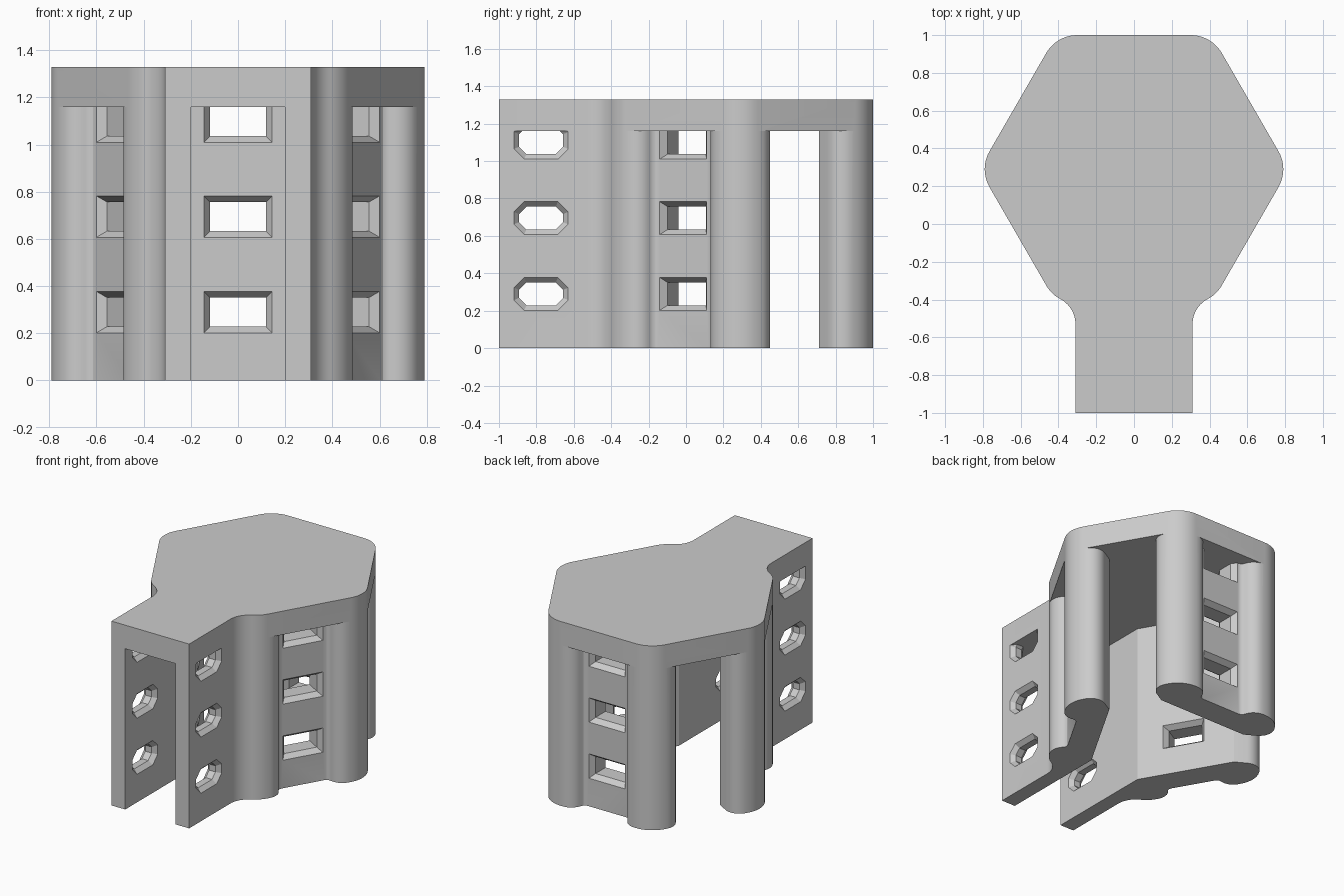
import bpy, bmesh, math
from mathutils import Vector, Matrix

cube = bpy.data.objects.get("Cube")
if cube:
    bpy.data.objects.remove(cube)

HEIGHT, SLAB_Z = 1.33, 1.16
CENTRE = Vector((0, 0.29))
APOTHEM = 0.71
RADIUS = APOTHEM / math.cos(math.pi / 6)
ROUND = 0.19                   # rounding of the hexagon corners
RECESS, INNER = 0.10, 0.29     # depth of the outer panel and of the inside wall
NECK, NECK_IN = 0.31, 0.20     # half widths of the neck, outside and inside


def polar(deg, r=1.0):
    return Vector((math.cos(math.radians(deg)), math.sin(math.radians(deg)))) * r


def arc(centre, r, a, b, n=10):
    return [centre + polar(a + (b - a) * i / n, r) for i in range(n + 1)]


def corner(deg):
    return CENTRE + polar(deg, RADIUS)


def round_centre(deg):
    return CENTRE + polar(deg, RADIUS - ROUND / math.cos(math.pi / 6))


def on_face(deg, normal_deg, sd):
    """Point at distance s from a corner along a side and depth d below it."""
    n = polar(normal_deg)
    turn = 90 if normal_deg > deg else -90
    return corner(deg) + polar(normal_deg + turn, sd[0]) - n * sd[1]


def post_curve(last, n=8):
    return [(0.125 + 0.1 * math.sin(math.radians(last * i / n)),
             0.1 - 0.1 * math.cos(math.radians(last * i / n))) for i in range(n + 1)]


# Post side that blends into the recessed panel
blend = post_curve(75)
s0, d0 = blend[-1]
q = (RECESS - d0) / (1 - math.cos(math.radians(75)))
blend += [(s0 + q * (math.sin(math.radians(75)) - math.sin(math.radians(a))),
           RECESS - q * (1 - math.cos(math.radians(a)))) for a in (50, 25, 0)]
# Post side that ends at the tall opening
jamb_depth = (INNER - 0.225 * math.cos(math.pi / 6)) / 0.5
jamb = post_curve(90) + [(0.225, jamb_depth)]


def side(deg, normal_deg, profile):
    return [on_face(deg, normal_deg, p) for p in profile]


def mirrored(points):
    return points + [Vector((-p.x, p.y)) for p in reversed(points)]


# Neck outline with a fillet running into the front corner
c_mid = round_centre(-60)
fillet = 0.15
f_mid = Vector((NECK + fillet, c_mid.y - math.sqrt((ROUND + fillet) ** 2 - (NECK + fillet - c_mid.x) ** 2)))
touch = math.degrees(math.atan2(f_mid.y - c_mid.y, f_mid.x - c_mid.x))
neck = [Vector((NECK, -1))] + arc(f_mid, fillet, 180, touch + 180)
neck += arc(c_mid, ROUND, touch, -30)[1:]

slab_outline = mirrored(neck + arc(round_centre(0), ROUND, -30, 30)
                        + arc(round_centre(60), ROUND, 30, 90))

# Inside corner where the neck meets the slanted wall
inner = APOTHEM - INNER
inner_y = CENTRE.y - (inner - NECK_IN * math.cos(math.pi / 6)) / 0.5
front_wall = (neck + side(-60, -30, blend) + side(0, -30, blend)[::-1]
              + arc(round_centre(0), ROUND, -30, 30) + side(0, 30, jamb)
              + [Vector((NECK_IN, inner_y)), Vector((NECK_IN, -1))])
back_wall = mirrored(side(60, 30, jamb)[::-1] + arc(round_centre(60), ROUND, 30, 90)
                     + side(60, 90, blend))


def prism(bm, outline, z0, z1, flip=1):
    face = bm.faces.new([bm.verts.new((p.x * flip, p.y, z0)) for p in outline])
    top = bmesh.ops.extrude_face_region(bm, geom=[face])["geom"]
    bmesh.ops.translate(bm, vec=(0, 0, z1 - z0),
                        verts=[v for v in top if isinstance(v, bmesh.types.BMVert)])


def window(bm, origin, normal_deg, z, half_h, leg, depths):
    """Window cutter, flared towards both faces of the wall."""
    n, t = polar(normal_deg), polar(normal_deg + 90)
    rings = []
    for depth, inset in depths:
        w, h, k = 0.145 - inset, half_h - inset, leg - 0.586 * inset
        if leg:
            pts = [(w, k - h), (w, h - k), (w - k, h), (k - w, h),
                   (-w, h - k), (-w, k - h), (k - w, -h), (w - k, -h)]
        else:
            pts = [(w, -h), (w, h), (-w, h), (-w, -h)]
        rings.append([])
        for u, v in pts:
            p = origin - n * depth + t * u
            rings[-1].append(bm.verts.new((p.x, p.y, z + v)))
    for a, b in zip(rings, rings[1:]):
        for i in range(len(a)):
            j = (i + 1) % len(a)
            bm.faces.new((a[i], a[j], b[j], b[i]))
    bm.faces.new(rings[0])
    bm.faces.new(rings[-1])


def make_object(name, bm):
    bmesh.ops.remove_doubles(bm, verts=bm.verts, dist=1e-4)
    bmesh.ops.recalc_face_normals(bm, faces=bm.faces)
    mesh = bpy.data.meshes.new(name)
    bm.to_mesh(mesh)
    bm.free()
    obj = bpy.data.objects.new(name, mesh)
    bpy.context.scene.collection.objects.link(obj)
    return obj


# Walls: two front walls with the neck sides, and one back wall
bm = bmesh.new()
prism(bm, front_wall, 0, SLAB_Z)
prism(bm, front_wall, 0, SLAB_Z, -1)
prism(bm, back_wall, 0, SLAB_Z)
housing = make_object("housing", bm)

# Roof slab
bm = bmesh.new()
prism(bm, slab_outline, SLAB_Z, HEIGHT)
roof = make_object("roof_slab", bm)

# Window cutters in three rows, the top row running up to the roof
bm = bmesh.new()
thick = [(0.09, -0.007), (0.138, 0.027), (0.252, 0.027), (0.30, -0.007)]
thin = [(-0.01, -0.009), (0.03, 0.027), (0.08, 0.027), (0.12, -0.009)]
for z, half_h in ((0.29, 0.088), (0.695, 0.088), (1.11, 0.1)):
    for deg in (-30, 90, 210):
        window(bm, CENTRE + polar(deg, APOTHEM), deg, z, half_h, 0, thick)
    for deg, x in ((0, NECK), (180, -NECK)):
        window(bm, Vector((x, -0.775)), deg, z, half_h, 0.055, thin)
cutters = make_object("window_cutters", bm)
cutters.hide_render = True

# Cut the windows and join the roof
for other, operation in ((cutters, "DIFFERENCE"), (roof, "UNION")):
    mod = housing.modifiers.new(operation.title(), "BOOLEAN")
    mod.object, mod.operation, mod.solver = other, operation, "EXACT"
bpy.context.view_layer.update()
graph = bpy.context.evaluated_depsgraph_get()
result = bpy.data.meshes.new_from_object(housing.evaluated_get(graph))
housing.modifiers.clear()
housing.data = result
for helper in (cutters, roof):
    bpy.data.objects.remove(helper)

# Single grey material
grey = bpy.data.materials.new("plain grey")
grey.use_nodes = True
colour = (0.6, 0.6, 0.6, 1)
grey.diffuse_color = colour
grey.node_tree.nodes["Principled BSDF"].inputs["Base Color"].default_value = colour
housing.data.materials.clear()
housing.data.materials.append(grey)

bpy.context.view_layer.objects.active = housing
housing.select_set(True)
bpy.ops.object.shade_smooth_by_angle(angle=math.radians(25))
